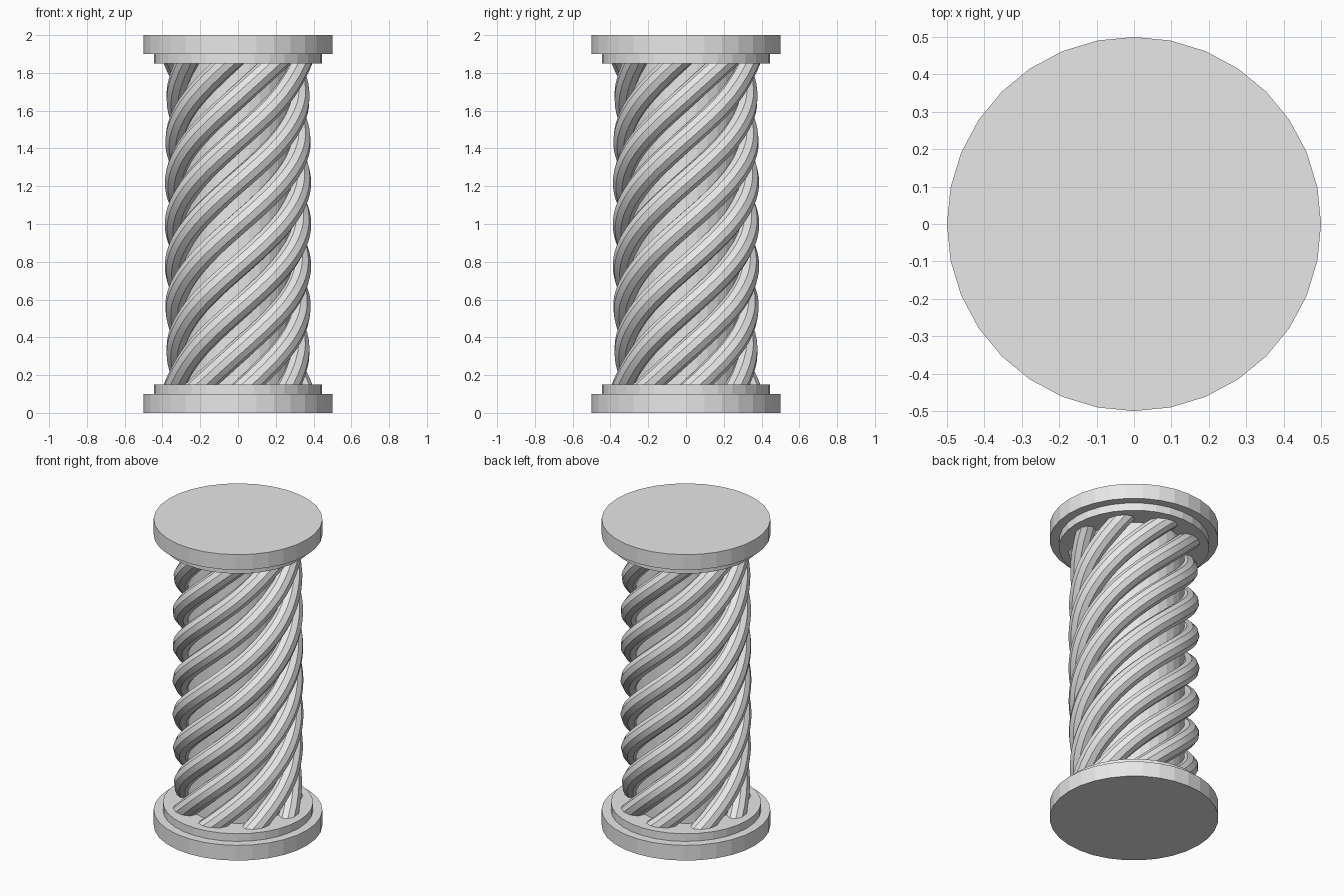
import bpy
from math import cos, sin, tau

cube = bpy.data.objects.get("Cube")
if cube:
    bpy.data.objects.remove(cube, do_unlink=True)

STRANDS = 8
STEPS = 10
BOTTOM, TOP = 0.1, 1.9
STRAND_PATH_RADIUS = 0.35
STRAND_THICKNESS = 0.06

stone = bpy.data.materials.new("pale_grey")
stone.use_nodes = True
colour = (0.8, 0.8, 0.8, 1.0)
stone.diffuse_color = colour
stone.node_tree.nodes["Principled BSDF"].inputs["Base Color"].default_value = colour


def disc(name, radius, low, high):
    """Flat-sided upright cylinder between two heights."""
    bpy.ops.mesh.primitive_cylinder_add(
        vertices=32, radius=radius, depth=high - low,
        location=(0, 0, (low + high) / 2))
    obj = bpy.context.object
    obj.name = name
    obj.data.materials.append(stone)
    return obj


# Stepped base and capital, with the core between them
disc("base_plate", 0.5, 0, 0.1)
disc("base_step", 0.445, 0.1, 0.15)
disc("column_core", 0.3, 0.15, 1.85)
disc("capital_step", 0.445, 1.85, 1.9)
disc("capital_plate", 0.5, 1.9, 2)

# One strand making a full turn up the column
path = bpy.data.curves.new("strand_path", "CURVE")
path.dimensions = "3D"
path.bevel_depth = STRAND_THICKNESS
path.bevel_resolution = 3
path.resolution_u = 6
path.use_fill_caps = True
spline = path.splines.new("NURBS")
spline.points.add(STEPS)
for i, point in enumerate(spline.points):
    t = i / STEPS
    point.co = (STRAND_PATH_RADIUS * cos(tau * t),
                STRAND_PATH_RADIUS * sin(tau * t),
                BOTTOM + (TOP - BOTTOM) * t, 1)
spline.order_u = 4
spline.use_endpoint_u = True
strand = bpy.data.objects.new("strand_1", path)
bpy.context.collection.objects.link(strand)
bpy.ops.object.select_all(action="DESELECT")
strand.select_set(True)
bpy.context.view_layer.objects.active = strand
bpy.ops.object.convert(target="MESH")
strand = bpy.context.object
strand.data.materials.clear()
strand.data.materials.append(stone)
bpy.ops.object.shade_smooth_by_angle()

# Remaining strands spaced evenly round the core
for i in range(1, STRANDS):
    copy = strand.copy()
    copy.name = f"strand_{i + 1}"
    copy.rotation_euler.z = tau * i / STRANDS
    bpy.context.collection.objects.link(copy)
